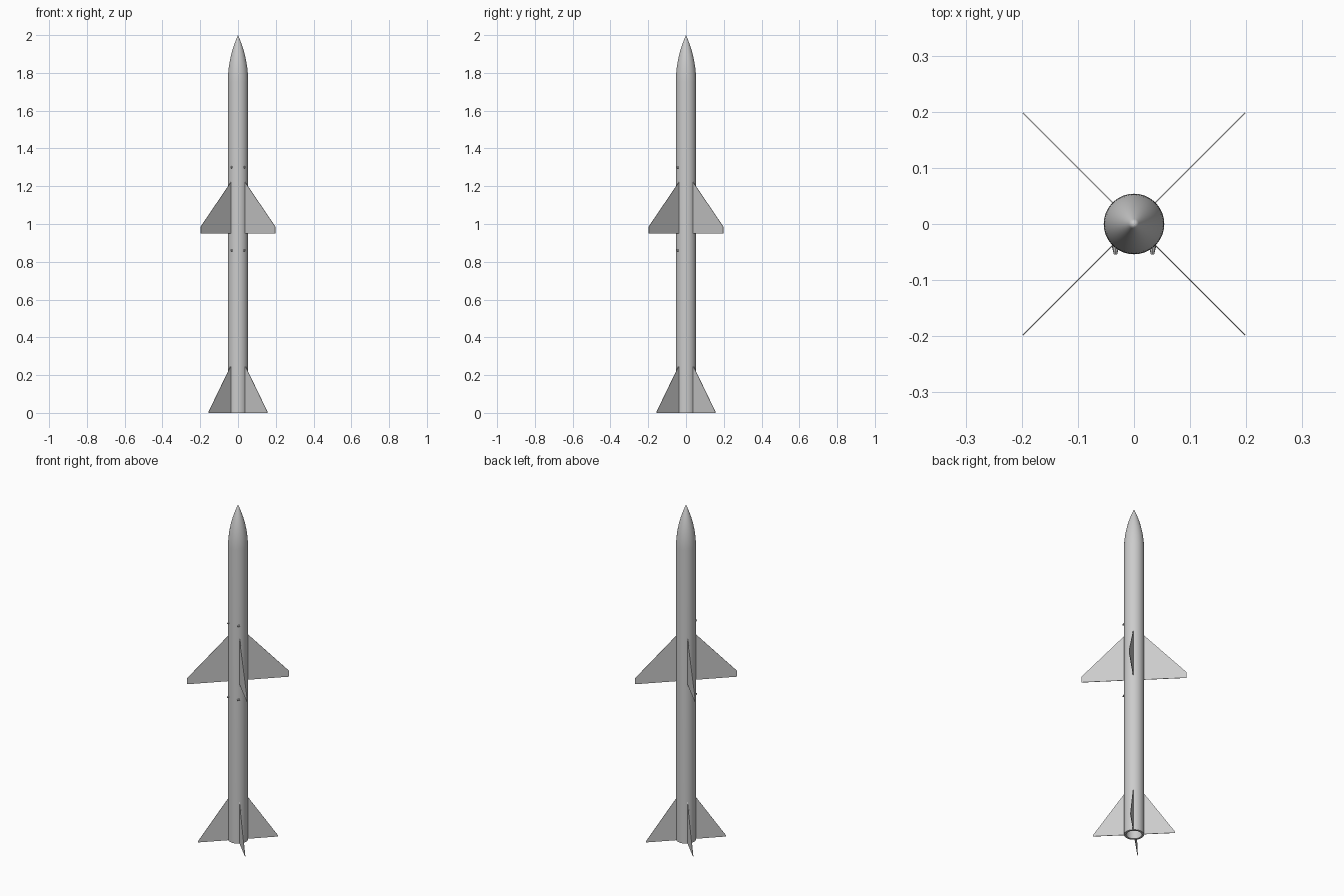
import bpy, bmesh, math
from mathutils import Matrix, Vector

if "Cube" in bpy.data.objects:
    bpy.data.objects.remove(bpy.data.objects["Cube"])

R = 0.054          # body radius
NOSE_Z, TOP = 1.75, 2.0


def finish(name, bm, smooth=False):
    bmesh.ops.recalc_face_normals(bm, faces=bm.faces)
    me = bpy.data.meshes.new(name)
    bm.to_mesh(me)
    bm.free()
    ob = bpy.data.objects.new(name, me)
    bpy.context.collection.objects.link(ob)
    if smooth:
        bpy.ops.object.select_all(action='DESELECT')
        bpy.context.view_layer.objects.active = ob
        ob.select_set(True)
        bpy.ops.object.shade_smooth_by_angle(angle=math.radians(35))
    return ob


def lathe(name, profile, sides=36):
    bm = bmesh.new()
    vs = [bm.verts.new((r, 0, z)) for r, z in profile]
    es = [bm.edges.new(p) for p in zip(vs, vs[1:])]
    bmesh.ops.spin(bm, geom=vs + es, cent=(0, 0, 0), axis=(0, 0, 1),
                   angle=math.tau, steps=sides, use_duplicate=False)
    bmesh.ops.remove_doubles(bm, verts=bm.verts, dist=1e-5)
    return finish(name, bm, True)


def fin(name, outline, angle, thick=0.0025):
    # radial plate: outline is (distance from axis, height)
    bm = bmesh.new()
    f = bm.faces.new([bm.verts.new((r, -thick / 2, z)) for r, z in outline])
    ext = bmesh.ops.extrude_face_region(bm, geom=[f])['geom']
    bmesh.ops.translate(bm, vec=(0, thick, 0),
                        verts=[v for v in ext if isinstance(v, bmesh.types.BMVert)])
    bm.transform(Matrix.Rotation(angle, 4, 'Z'))
    return finish(name, bm)


# Body tube with open tail bore and pointed ogive nose
L = TOP - NOSE_Z
rho = (R * R + L * L) / (2 * R)
nose = []
for i in range(13):
    h = L * i / 12
    nose.append((max(0, math.sqrt(rho * rho - h * h) + R - rho), NOSE_Z + h))
nose[-1] = (0, TOP)
lathe("body_tube", [(0, 0.06), (0.042, 0.06), (0.042, 0), (R, 0)] + nose)

# Four mid wings and four tail fins, set diagonally
wing = [(0.05, 0.95), (0.28, 0.95), (0.28, 0.985), (0.05, 1.225)]
tail = [(0.05, 0.0), (0.22, 0.0), (0.22, 0.006), (0.05, 0.255)]
for i in range(4):
    a = math.radians(45 + 90 * i)
    fin(f"mid_wing_{i + 1}", wing, a)
    fin(f"tail_fin_{i + 1}", tail, a)

# Small tapered lugs in two pairs on the front
for z in (0.86, 1.30):
    for x in (-0.033, 0.033):
        bm = bmesh.new()
        bmesh.ops.create_cone(bm, cap_ends=True, segments=8, radius1=0.007,
                              radius2=0.003, depth=0.016)
        bm.transform(Matrix.Translation((x, -0.046, z)) @ Matrix.Rotation(math.pi / 2, 4, 'X'))
        finish("mounting_lug", bm)
